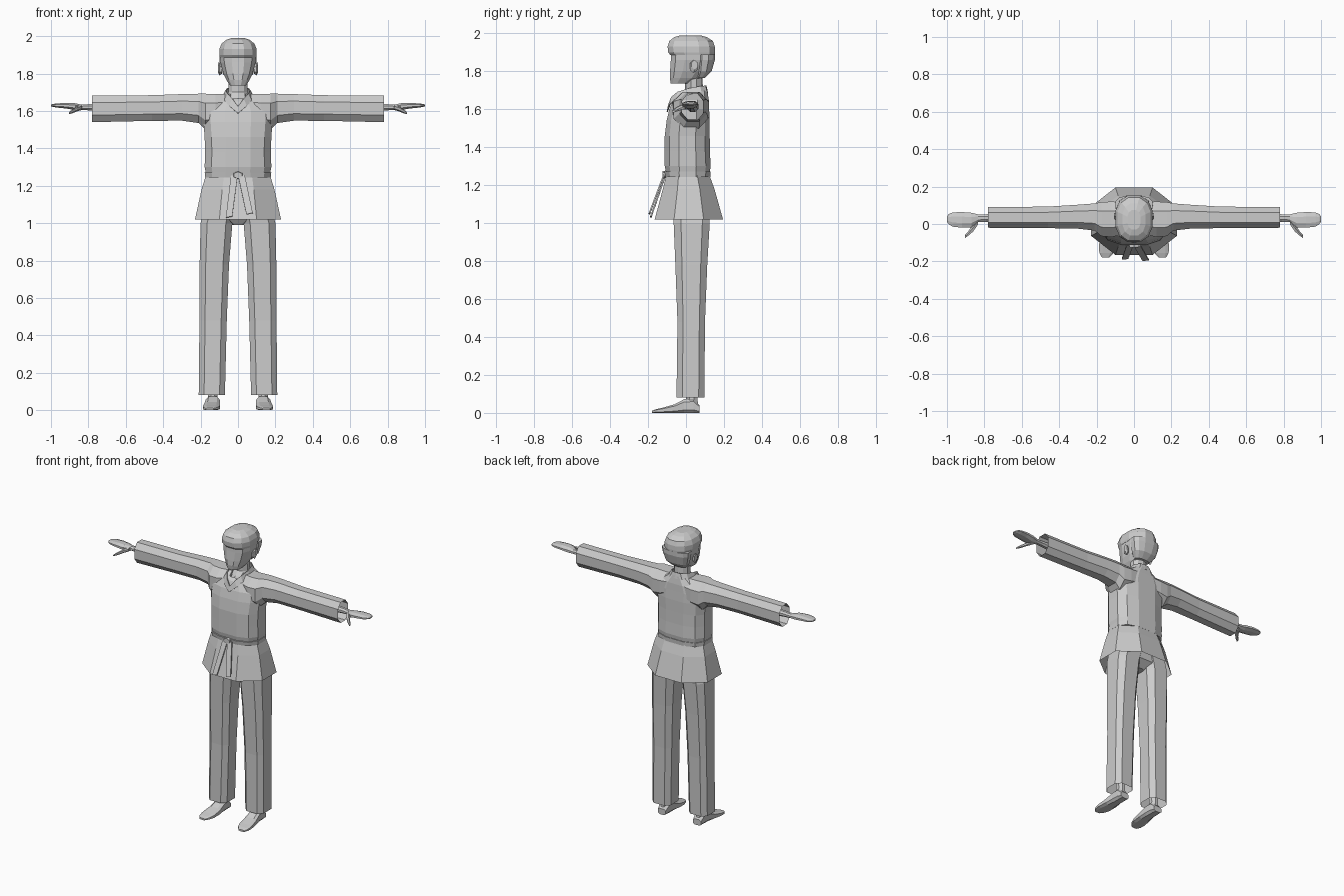
import bpy, bmesh, math
from mathutils import Vector


def make(name, verts, faces, mirror=False, thick=0):
    bm = bmesh.new()
    vs = [bm.verts.new(v) for v in verts]
    for f in faces:
        bm.faces.new([vs[i] for i in f])
    bmesh.ops.recalc_face_normals(bm, faces=bm.faces)
    me = bpy.data.meshes.new(name)
    bm.to_mesh(me)
    bm.free()
    ob = bpy.data.objects.new(name, me)
    bpy.context.collection.objects.link(ob)
    if thick:
        m = ob.modifiers.new("thickness", 'SOLIDIFY')
        m.thickness = thick
    if mirror:
        ob.modifiers.new("mirror", 'MIRROR').use_clip = False
    return ob


def loft(name, axis, rings, n=8, p=1.0, caps=(True, True), mirror=False, thick=0, tilt=None):
    """rings: (position on axis, u0, u1, v0, v1); u, v are the other axes in xyz order"""
    verts, faces = [], []
    top = math.cos(math.pi / n) ** p
    for k, (a, u0, u1, v0, v1) in enumerate(rings):
        for i in range(n):
            t = 2 * math.pi * (i + 0.5) / n
            c, s = math.cos(t), math.sin(t)
            cx = math.copysign(abs(c) ** p, c) / top
            sy = math.copysign(abs(s) ** p, s) / (max(abs(math.sin(2 * math.pi * (j + .5) / n)) for j in range(n)) ** p)
            uv = [(u0 + u1) / 2 + cx * (u1 - u0) / 2, (v0 + v1) / 2 + sy * (v1 - v0) / 2]
            uv.insert(axis, a)
            if tilt:
                uv[2] += tilt[k] * sy
            verts.append(uv)
    for k in range(len(rings) - 1):
        for i in range(n):
            j = (i + 1) % n
            faces.append((k * n + i, k * n + j, k * n + n + j, k * n + n + i))
    if caps[0]:
        faces.append(tuple(range(n)))
    if caps[1]:
        faces.append(tuple(range((len(rings) - 1) * n, len(rings) * n)))
    return make(name, verts, faces, mirror, thick)


def sym(rings):
    """(z, half width, y0, y1) -> full ring"""
    return [(z, -w, w, a, b) for z, w, a, b in rings]


# head, hair and neck
loft("head", 2, sym([(1.735, .042, -.08, .02), (1.765, .062, -.085, .085), (1.80, .078, -.084, .12),
                     (1.86, .094, -.08, .147), (1.91, .097, -.078, .148)]), n=12, p=.8)
loft("hair", 2, sym([(1.885, .097, -.082, .152), (1.90, .10, -.094, .153), (1.93, .10, -.097, .152),
                     (1.96, .088, -.088, .142), (1.98, .062, -.062, .11), (1.99, .035, -.03, .075)]), n=12, p=.85)
loft("back_hair", 2, sym([(1.765, .055, .05, .10), (1.80, .082, .05, .135), (1.86, .098, .05, .152),
                          (1.89, .10, .05, .153)]), n=12, p=.8)
loft("ear", 0, [(.085, .025, .05, 1.80, 1.84), (.10, .02, .06, 1.79, 1.86), (.108, .03, .06, 1.81, 1.86)],
     n=6, mirror=True)
loft("neck", 2, sym([(1.62, .05, -.06, .09), (1.67, .055, -.03, .1), (1.70, .052, -.005, .09),
                     (1.79, .052, -.005, .085)]), n=10)

# jacket upper body
loft("jacket_body", 2, sym([(1.265, .172, -.105, .125), (1.30, .178, -.112, .13), (1.38, .177, -.112, .126),
                            (1.46, .178, -.112, .125), (1.54, .185, -.102, .125), (1.60, .185, -.088, .122),
                            (1.65, .15, -.065, .12), (1.685, .07, -.045, .112)]),
     n=12, p=.75, caps=(True, False), tilt=[0] * 7 + [.018])

# sleeves with open cuffs
loft("sleeve", 0, [(.04, -.05, .115, 1.54, 1.69), (.12, -.07, .12, 1.51, 1.69), (.175, -.065, .117, 1.50, 1.692),
                   (.21, -.035, .11, 1.535, 1.692), (.30, -.025, .103, 1.548, 1.69),
                   (.46, -.022, .093, 1.547, 1.684), (.78, -.02, .09, 1.54, 1.682)],
     n=8, p=.85, caps=(True, False), mirror=True)

# hands and thumbs
loft("hand", 0, [(.55, .005, .065, 1.585, 1.645), (.79, .012, .052, 1.603, 1.637), (.835, .01, .052, 1.605, 1.633),
                 (.87, -.018, .06, 1.605, 1.641), (.92, -.02, .064, 1.613, 1.643),
                 (.97, -.014, .062, 1.618, 1.64), (.992, .0, .052, 1.622, 1.637), (1.0, .012, .04, 1.625, 1.633)],
     n=8, mirror=True)
loft("thumb", 0, [(.835, -.005, .03, 1.605, 1.632), (.86, -.04, .0, 1.598, 1.624),
                  (.885, -.062, -.038, 1.588, 1.608), (.904, -.075, -.058, 1.582, 1.594)], n=6, mirror=True)

# collar band, wrapped round the neck down to the V
path = [(0, -.094, 1.625), (.03, -.078, 1.665), (.055, -.045, 1.692), (.068, .01, 1.71),
        (.058, .075, 1.722), (.03, .104, 1.725), (0, .108, 1.725)]
verts, faces = [], []
for i, (x, y, z) in enumerate(path):
    out = .018 if 0 < i < 6 else 0
    verts += [(x, y, z), (x + out, y + (-.008 if i < 3 else .008), z - .038)]
    if i:
        faces.append((2 * i - 2, 2 * i - 1, 2 * i + 1, 2 * i))
make("collar", verts, faces, mirror=True, thick=.006)

# jacket skirt, open below
loft("jacket_skirt", 2, sym([(1.265, .168, -.10, .12), (1.235, .178, -.108, .13), (1.18, .195, -.122, .15),
                             (1.02, .23, -.165, .195)]), n=8, p=.95, caps=(False, False))

# belt, knot and hanging ends
loft("belt", 2, sym([(1.243, .176, -.108, .128), (1.272, .178, -.114, .13)]), n=12, p=.75)
loft("belt_knot", 1, [(-.125, -.022, .022, 1.238, 1.275), (-.09, -.03, .03, 1.235, 1.278)], n=6)
for name, x0, x1, zb in (("belt_end_left", -.02, -.048, 1.03), ("belt_end_right", .018, .062, 1.045)):
    verts = [(x0 - .018, -.112, 1.255), (x0 + .018, -.112, 1.255),
             (x1 + .017, -.188, zb + .008), (x1 - .017, -.19, zb)]
    make(name, verts, [(0, 1, 2, 3)], thick=.008)

# trousers
loft("trouser_leg", 2, [(.08, .07, .21, -.05, .097), (.48, .06, .206, -.045, .10), (.78, .048, .205, -.056, .112),
                        (1.00, .03, .2, -.065, .125), (1.12, .0, .17, -.075, .125)],
     n=8, p=.6, caps=(False, True), mirror=True)
loft("trouser_seat", 2, sym([(.99, .035, -.03, .07), (1.03, .12, -.06, .12), (1.15, .16, -.09, .12)]), n=8, p=.8)

# bare feet
loft("ankle", 2, [(.03, .105, .165, -.005, .065), (.08, .11, .16, .0, .06), (.3, .10, .17, -.01, .07)],
     n=8, mirror=True)
loft("foot", 1, [(.072, .105, .165, 0, .04), (.04, .10, .17, 0, .075), (-.01, .098, .172, 0, .072),
                 (-.06, .095, .18, 0, .045), (-.12, .098, .188, 0, .028), (-.155, .11, .185, 0, .02),
                 (-.178, .13, .172, 0, .012)], n=8, p=.6, mirror=True)
